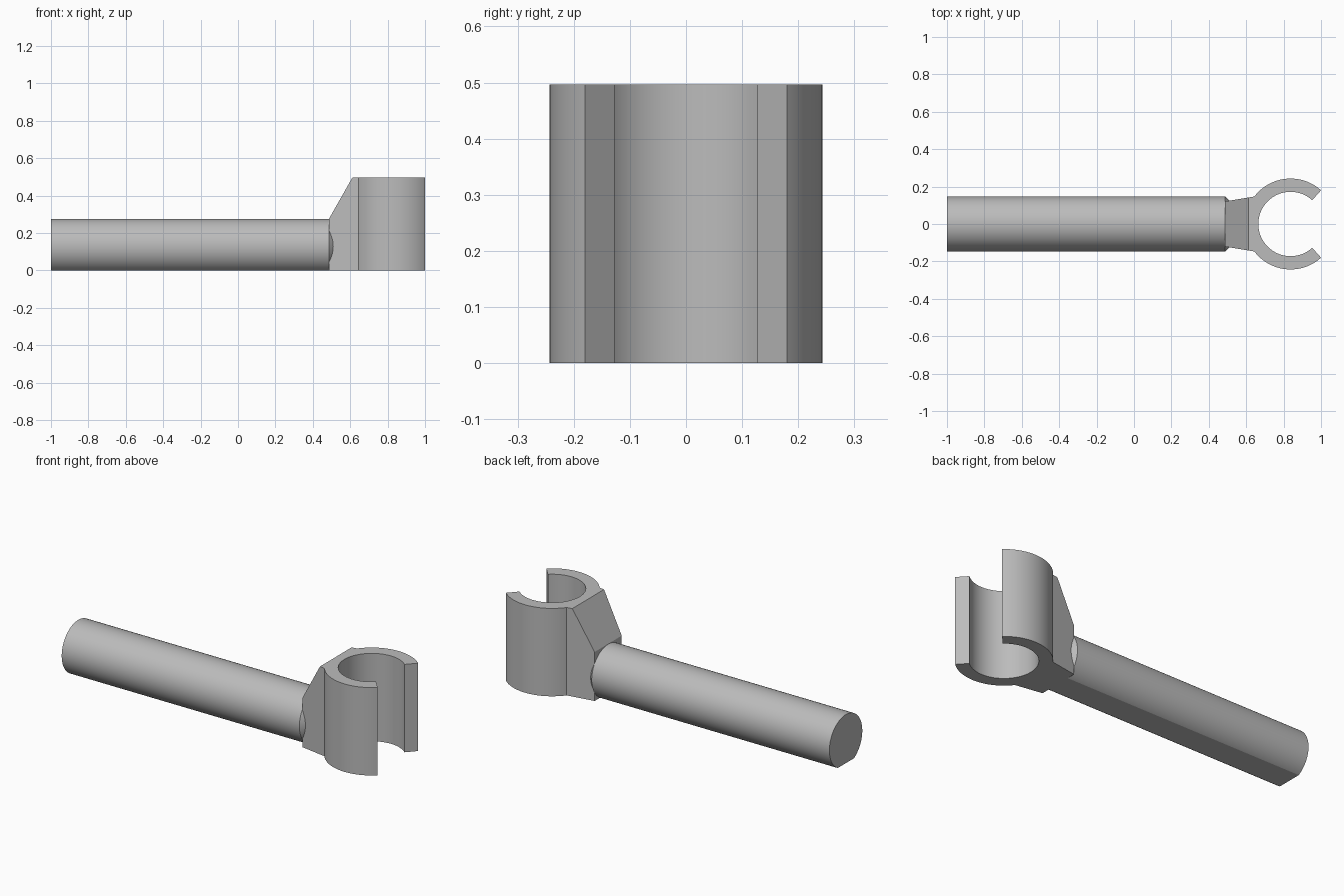
import bpy
import bmesh
from math import sin, cos, pi, radians, asin
from mathutils import Vector

cube = bpy.data.objects.get("Cube")
if cube:
    bpy.data.objects.remove(cube, do_unlink=True)

grey = bpy.data.materials.new("mid_grey")
grey.use_nodes = True
colour = (0.5, 0.5, 0.5, 1)
grey.diffuse_color = colour
grey.node_tree.nodes["Principled BSDF"].inputs["Base Color"].default_value = colour


def arc(radius, start, end, steps):
    """Points on a circle about the origin."""
    angles = [start + (end - start) * i / steps for i in range(steps + 1)]
    return [(radius * cos(a), radius * sin(a)) for a in angles]


def loft(name, rings, cut_point, cut_normal):
    """Skin closed rings, cap the ends, then slice off the normal's side."""
    bm = bmesh.new()
    loops = [[bm.verts.new(p) for p in ring] for ring in rings]
    for a, b in zip(loops, loops[1:]):
        for i in range(len(a)):
            j = (i + 1) % len(a)
            bm.faces.new((a[i], a[j], b[j], b[i]))
    bm.faces.new(loops[0][::-1])
    bm.faces.new(loops[-1])
    geom = bm.verts[:] + bm.edges[:] + bm.faces[:]
    cut = bmesh.ops.bisect_plane(bm, geom=geom, plane_co=cut_point,
                                 plane_no=cut_normal, clear_outer=True)
    edges = [e for e in cut["geom_cut"] if isinstance(e, bmesh.types.BMEdge)]
    bmesh.ops.holes_fill(bm, edges=edges, sides=0)
    bmesh.ops.recalc_face_normals(bm, faces=bm.faces[:])
    mesh = bpy.data.meshes.new(name)
    bm.to_mesh(mesh)
    bm.free()
    mesh.materials.append(grey)
    obj = bpy.data.objects.new(name, mesh)
    bpy.context.collection.objects.link(obj)
    bpy.ops.object.select_all(action="DESELECT")
    obj.select_set(True)
    bpy.context.view_layer.objects.active = obj
    bpy.ops.object.shade_smooth_by_angle(angle=radians(25))
    return obj


# Round bar with a flat underside and a chamfered inner end
NECK_X, BAR_R, BAR_Z = 0.487, 0.147, 0.128
sections = [(-1, BAR_R), (NECK_X, BAR_R), (0.515, 0.119)]
bar_rings = [[(x, y, z + BAR_Z) for y, z in arc(r, 0, 2 * pi, 96)[:-1]]
             for x, r in sections]
loft("bar", bar_rings, (0, 0, 0), (0, 0, -1))

# Open clip and its tapered neck as one plan outline, with a sloping shoulder
CLIP_X, OUTER, INNER, HEIGHT = 0.837, 0.243, 0.172, 0.497
mouth = radians(47.8)
joint = pi - asin(0.147 / OUTER)
upper = arc(OUTER, mouth, joint, 40)
neck = [(NECK_X - CLIP_X, 0.121), (NECK_X - CLIP_X, -0.121)]
lower = [(x, -y) for x, y in reversed(upper)]
bore = arc(INNER, 2 * pi - mouth, mouth, 80)
plan = upper + neck + lower + bore
clip_rings = [[(x + CLIP_X, y, z) for x, y in plan] for z in (0, HEIGHT)]
run, rise = 0.612 - NECK_X, HEIGHT - 0.277
loft("clip_and_neck", clip_rings, (NECK_X, 0, 0.277),
     Vector((-rise, 0, run)).normalized())
